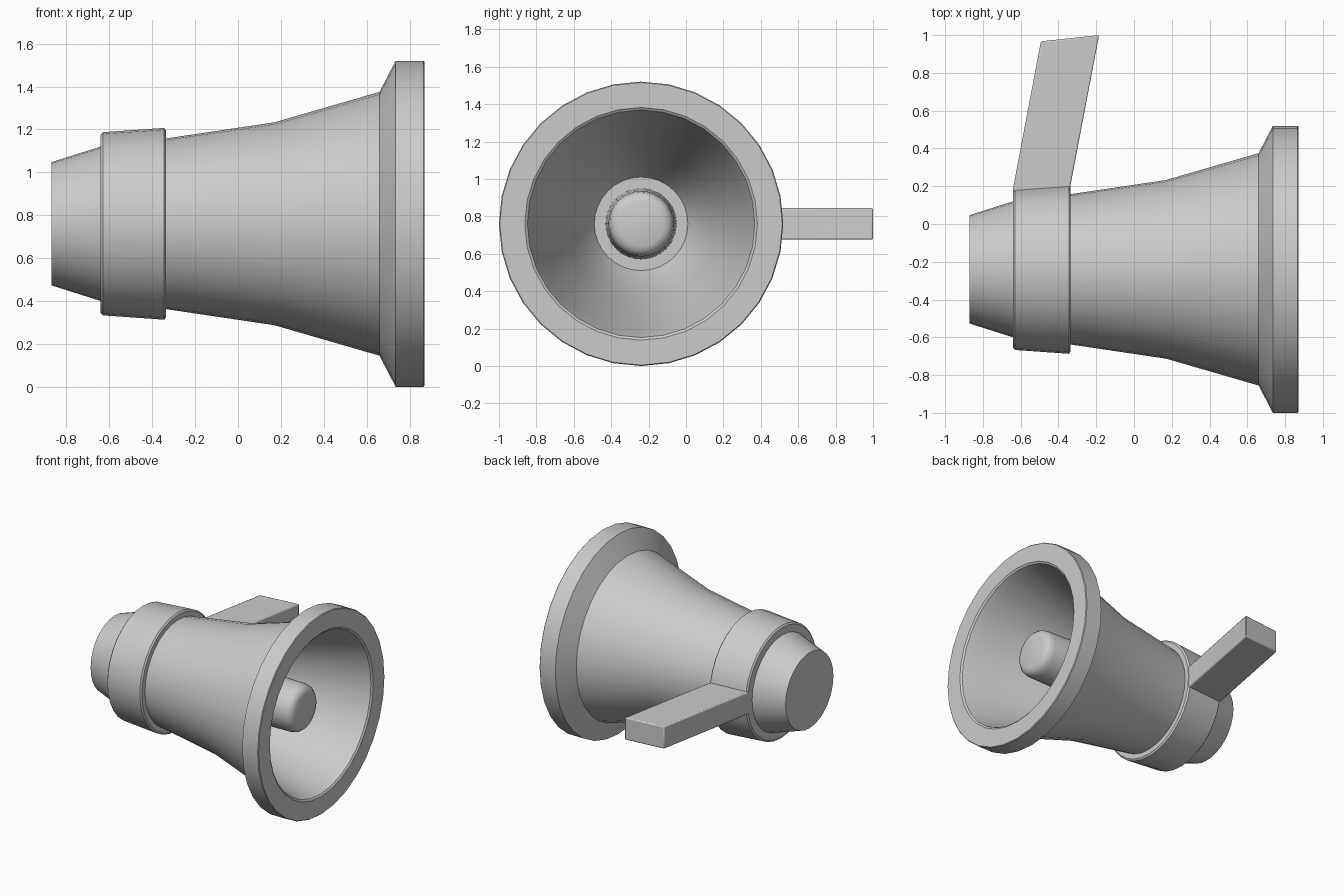
import bpy, bmesh, math

if "Cube" in bpy.data.objects:
    bpy.data.objects.remove(bpy.data.objects["Cube"])

CY, CZ, SEG = -0.24, 0.76, 32


def finish(name, bm, angle=35):
    bmesh.ops.recalc_face_normals(bm, faces=bm.faces)
    me = bpy.data.meshes.new(name)
    bm.to_mesh(me)
    bm.free()
    ob = bpy.data.objects.new(name, me)
    bpy.context.collection.objects.link(ob)
    bpy.ops.object.select_all(action='DESELECT')
    ob.select_set(True)
    bpy.context.view_layer.objects.active = ob
    bpy.ops.object.shade_smooth_by_angle(angle=math.radians(angle))
    return ob


def lathe(name, profile):
    """Revolve (x, radius) points about the horn axis; cap both ends."""
    bm = bmesh.new()
    rings = []
    for x, r in profile:
        rings.append([bm.verts.new((x, CY + r * math.sin(2 * math.pi * i / SEG),
                                    CZ + r * math.cos(2 * math.pi * i / SEG)))
                      for i in range(SEG)])
    for a, b in zip(rings, rings[1:]):
        for i in range(SEG):
            j = (i + 1) % SEG
            bm.faces.new((a[i], a[j], b[j], b[i]))
    bm.faces.new(rings[0])
    bm.faces.new(rings[-1])
    return finish(name, bm)


# Horn shell: back cap, raised band, flare, rim, then the hollow inside
lathe("horn_body", [
    (-0.87, 0.287), (-0.64, 0.36), (-0.64, 0.415), (-0.63, 0.427),
    (-0.345, 0.447), (-0.335, 0.435), (-0.335, 0.398),
    (0.17, 0.473), (0.66, 0.615), (0.735, 0.76), (0.865, 0.76), (0.87, 0.755),
    (0.87, 0.622), (0.86, 0.608), (0.80, 0.588), (0.66, 0.555),
    (0.17, 0.40), (-0.10, 0.31), (-0.20, 0.25)])

# Inner driver plug with a rounded tip
lathe("horn_plug", [(-0.22, 0.19), (0.66, 0.175), (0.70, 0.168),
                    (0.722, 0.15), (0.733, 0.12)])

# Slanted grip, extruded from its outline and softened on the edges
bm = bmesh.new()
outline = [(-0.64, 0.05), (-0.337, 0.05), (-0.337, 0.20),
           (-0.185, 1.0), (-0.493, 0.967), (-0.64, 0.19)]
face = bm.faces.new([bm.verts.new((x, y, CZ - 0.085)) for x, y in outline])
ext = bmesh.ops.extrude_face_region(bm, geom=[face])
bmesh.ops.translate(bm, vec=(0, 0, 0.17),
                    verts=[v for v in ext["geom"] if isinstance(v, bmesh.types.BMVert)])
grip = finish("grip", bm, 40)
bev = grip.modifiers.new("soft_edges", 'BEVEL')
bev.width, bev.segments = 0.008, 2
